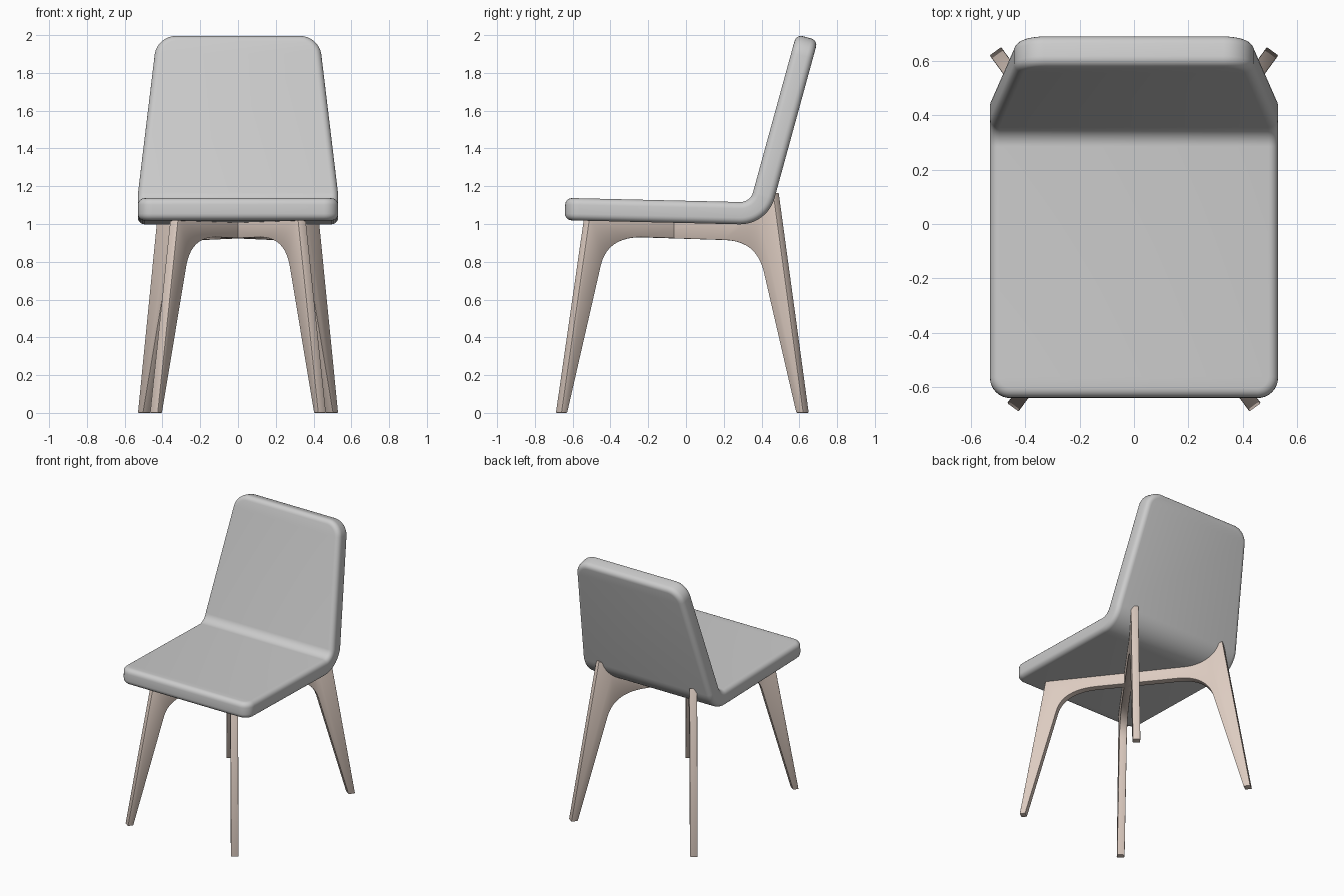
import bpy, bmesh, math
from mathutils import Vector

if "Cube" in bpy.data.objects:
    bpy.data.objects.remove(bpy.data.objects["Cube"])

wood = bpy.data.materials.new("pale_wood")
wood.diffuse_color = (0.72, 0.6, 0.53, 1)
wood.use_nodes = True
wood.node_tree.nodes["Principled BSDF"].inputs["Base Color"].default_value = wood.diffuse_color


def finish(bm, name, bevel, segments, material=None):
    """Round the sharp edges, turn the bmesh into an object and shade it."""
    bmesh.ops.recalc_face_normals(bm, faces=bm.faces)
    sharp = [e for e in bm.edges if e.calc_face_angle(0) > math.radians(42)]
    bmesh.ops.bevel(bm, geom=sharp, offset=bevel, segments=segments,
                    profile=0.5, affect='EDGES', clamp_overlap=False)
    mesh = bpy.data.meshes.new(name)
    bm.to_mesh(mesh)
    bm.free()
    obj = bpy.data.objects.new(name, mesh)
    bpy.context.collection.objects.link(obj)
    if material:
        mesh.materials.append(material)
    bpy.ops.object.select_all(action='DESELECT')
    bpy.context.view_layer.objects.active = obj
    obj.select_set(True)
    bpy.ops.object.shade_smooth_by_angle(angle=math.radians(35))
    return obj


# Upholstered shell: a rectangle section swept along a bent side path
FRONT, CORNER, TOP = Vector((-0.64, 1.079)), Vector((0.385, 1.055)), Vector((0.641, 1.988))
HALF_THICK, BEND_R = 0.059, 0.13
d1, d2 = (CORNER - FRONT).normalized(), (TOP - CORNER).normalized()
turn = math.acos(d1.dot(d2))
tangent = BEND_R * math.tan(turn / 2)
bend_in, bend_out = CORNER - d1 * tangent, CORNER + d2 * tangent
left = Vector((-d1.y, d1.x))
centre = bend_in + left * BEND_R


def round_end(radius, steps=8):
    """Distance from the end and width inset along a rounded corner."""
    for i in range(steps + 1):
        a = i / steps * math.pi / 2
        yield radius * (1 - math.cos(a)), radius * (1 - math.sin(a))


stations = [(FRONT + d1 * d, left, 0.53 - inset) for d, inset in round_end(0.075)]
for i in range(13):
    a = turn * i / 12
    out = -left * math.cos(a) + d1 * math.sin(a)
    stations.append((centre + out * BEND_R, -out, 0.53))
back_len = (TOP - bend_out).length
for d, inset in reversed(list(round_end(0.1))):
    width = 0.525 - 0.095 * (1 - d / back_len)
    stations.append((TOP - d2 * d, Vector((-d2.y, d2.x)), width - inset))

bm = bmesh.new()
rings = []
for p, n, w in stations:
    hi, lo = p + n * HALF_THICK, p - n * HALF_THICK
    rings.append([bm.verts.new((x, q.x, q.y))
                  for x, q in ((-w, hi), (w, hi), (w, lo), (-w, lo))])
for r, s in zip(rings, rings[1:]):
    for i in range(4):
        j = (i + 1) % 4
        bm.faces.new((r[i], r[j], s[j], s[i]))
bm.faces.new(rings[0])
bm.faces.new(rings[-1])
finish(bm, "seat_and_backrest", 0.035, 5)


# Crossed leg frames: one arch profile on each diagonal
def curve(a, b, c, steps=10):
    a, b, c = Vector(a), Vector(b), Vector(c)
    return [a * (1 - t) ** 2 + b * 2 * t * (1 - t) + c * t * t
            for t in (i / steps for i in range(steps + 1))]


profile = [(-0.675, 0), (-0.643, 0)]
profile += curve((-0.465, 0.78), (-0.43, 0.93), (-0.25, 0.93))
profile += curve((0.22, 0.915), (0.385, 0.91), (0.425, 0.75))
profile += [(0.598, 0), (0.636, 0), (0.477, 1.165), (0.45, 1.15),
            (0.40, 1.06), (0.30, 1.03), (-0.525, 1.04)]
HALF_LEG = 0.026
along = Vector((0.93, 1.275, 0)).normalized()
side = Vector((along.y, -along.x, 0))


def leg_frame(name, mirror):
    bm = bmesh.new()
    base = [Vector((-0.435 + (y + 0.66) * 0.93 / 1.275, y, z)) for y, z in profile]
    loops = []
    for s in (-1, 1):
        pts = [p + side * HALF_LEG * s for p in base]
        loops.append([bm.verts.new((p.x * mirror, p.y, p.z)) for p in pts])
    a, b = loops
    bm.faces.new(a)
    bm.faces.new(b)
    for i in range(len(a)):
        j = (i + 1) % len(a)
        bm.faces.new((a[i], a[j], b[j], b[i]))
    finish(bm, name, 0.004, 2, wood)


leg_frame("leg_frame_left_to_right", 1)
leg_frame("leg_frame_right_to_left", -1)
